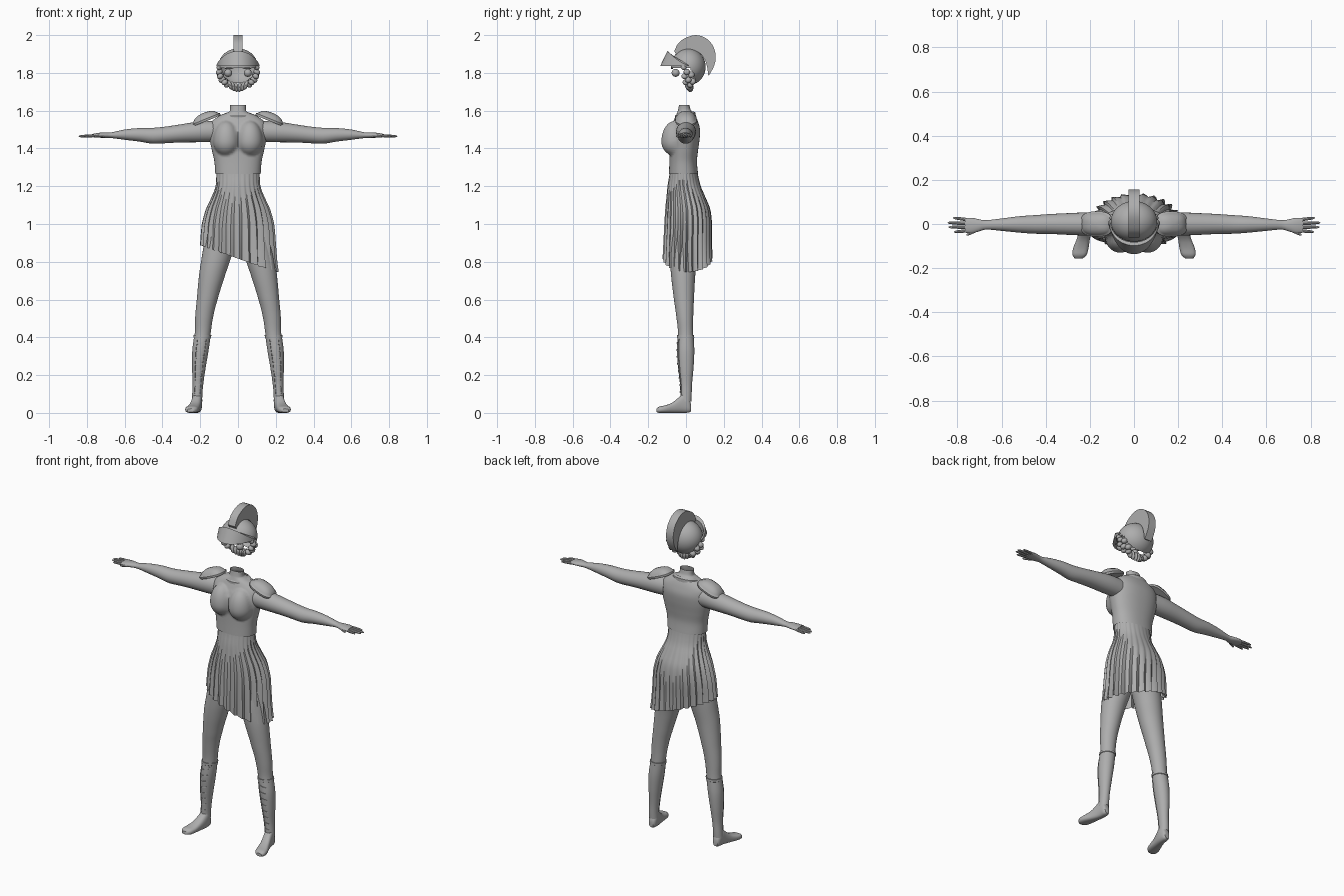
import bpy, bmesh, math
from mathutils import Vector, Matrix

if "Cube" in bpy.data.objects:
    bpy.data.objects.remove(bpy.data.objects["Cube"])

grey = bpy.data.materials.new("plain grey")
grey.diffuse_color = (0.42, 0.42, 0.42, 1)
grey.use_nodes = True
grey.node_tree.nodes["Principled BSDF"].inputs["Base Color"].default_value = grey.diffuse_color


def finish(name, bm, angle=40, recalc=True):
    if recalc:
        bmesh.ops.recalc_face_normals(bm, faces=bm.faces)
    me = bpy.data.meshes.new(name)
    bm.to_mesh(me)
    bm.free()
    me.materials.append(grey)
    ob = bpy.data.objects.new(name, me)
    bpy.context.collection.objects.link(ob)
    bpy.ops.object.select_all(action='DESELECT')
    bpy.context.view_layer.objects.active = ob
    ob.select_set(True)
    bpy.ops.object.shade_smooth_by_angle(angle=math.radians(angle))
    return ob


def spline(rows, i, t):
    """Catmull-Rom point in segment i of a table of rows."""
    p = [rows[min(max(k, 0), len(rows) - 1)] for k in (i - 1, i, i + 1, i + 2)]
    return [0.5 * (2 * b + (c - a) * t + (2 * a - 5 * b + 4 * c - d) * t * t
                   + (3 * b - a - 3 * c + d) * t ** 3) for a, b, c, d in zip(*p)]


def dense(rows, n):
    out = [spline(rows, i, k / n) for i in range(len(rows) - 1) for k in range(n)]
    return out + [list(rows[-1])]


def at(rows, z):
    """Look a row up by its falling first column."""
    for i in range(len(rows) - 1):
        if z >= rows[i + 1][0]:
            t = (rows[i][0] - z) / (rows[i][0] - rows[i + 1][0])
            return spline(rows, i, min(max(t, 0), 1))
    return rows[-1]


def loft(bm, rings, start=False, end=False):
    vs = [[bm.verts.new(p) for p in r] for r in rings]
    n = len(vs[0])
    for a, b in zip(vs, vs[1:]):
        for k in range(n):
            bm.faces.new((a[k], a[(k + 1) % n], b[(k + 1) % n], b[k]))
    if start:
        bm.faces.new(vs[0])
    if end:
        bm.faces.new(vs[-1])


def angles(n):
    return [2 * math.pi * k / n for k in range(n)]


def ball(bm, c, r, seg=14, rot=None):
    m = Matrix.Translation(c) @ (rot or Matrix()) @ Matrix.Diagonal((*r, 1))
    return bmesh.ops.create_uvsphere(bm, u_segments=seg, v_segments=seg // 2 + 1,
                                     radius=1, matrix=m)["verts"]


# Cuirass and neck: height, half width, front, back
TORSO = [(1.63, .042, -.037, .018), (1.605, .042, -.042, .025), (1.592, .052, -.046, .035),
         (1.572, .10, -.054, .05), (1.54, .14, -.068, .064), (1.50, .15, -.085, .074),
         (1.45, .15, -.092, .072), (1.39, .138, -.088, .064), (1.33, .125, -.088, .058),
         (1.265, .12, -.09, .064)]
bm = bmesh.new()
rings = []
for z, w, f, b in dense(TORSO, 6):
    ring = []
    for a in angles(96):
        c, s = math.cos(a), math.sin(a)
        x = w * math.copysign(abs(c) ** .88, c)
        y = (f + b) / 2 + (b - f) / 2 * math.copysign(abs(s) ** .88, s)
        if s < 0:  # bust shape swells out of the front
            q = 1 - ((abs(x) - .062) / .07) ** 2 - ((z - 1.437) / (.078 if z < 1.437 else .11)) ** 2
            if q > 0:
                y = min(y, -.055 - .075 * math.sqrt(q))
        ring.append((x, y, z))
    rings.append(ring)
loft(bm, rings)
finish("cuirass", bm, 50)

# Collar edge
bm = bmesh.new()
loft(bm, [[(w * math.cos(a), -.004 + d * math.sin(a), z + .008 * math.sin(a)) for a in angles(32)]
          for z, w, d in ((1.562, .09, .056), (1.58, .082, .055), (1.588, .06, .045))])
finish("collar", bm)

# Pleated skirt with a slanted hem
SKIRT = [(1.272, .115, -.087, .062), (1.2, .119, -.098, .078), (1.15, .138, -.103, .10),
         (1.08, .17, -.11, .128), (1.0, .192, -.115, .138), (.9, .201, -.12, .138),
         (.8, .209, -.125, .142), (.72, .219, -.129, .148)]
bm = bmesh.new()
rings = []
pleats, per = 26, 6
for j in range(25):
    t = j / 24
    ring = []
    for k, a in enumerate(angles(pleats * per)):
        c, s = math.cos(a), math.sin(a)
        z = 1.272 + t * (.817 - .335 * .21 * c - 1.272)
        _, w, f, b = at(SKIRT, z)
        saw = (.0, .3, .6, .85, 1, .5)[k % per]
        calm = 1 - .7 * max(0, s) ** 4 * (1 - t)
        g = 1 - (.02 + .10 * t) * (1 - saw) * calm
        ring.append((w * c * g, (f + b) / 2 + (b - f) / 2 * s * g, z))
    rings.append(ring)
loft(bm, rings)
finish("skirt", bm, 35)

# Legs and boots: height, centre x, half width, front, back
LEG = [(.93, .088, .086, -.085, .075), (.85, .108, .08, -.085, .065), (.74, .135, .07, -.08, .05),
       (.6, .163, .055, -.064, .042), (.5, .18, .047, -.05, .038), (.42, .187, .042, -.042, .038),
       (.33, .199, .041, -.046, .042), (.24, .207, .034, -.04, .038), (.15, .212, .026, -.03, .03),
       (.09, .216, .025, -.028, .028), (.05, .217, .026, -.028, .026)]
FOOT = [(.027, .216, .014, .008, .045), (.015, .216, .023, .002, .075), (-.01, .217, .027, 0, .105),
        (-.035, .221, .028, 0, .085), (-.07, .23, .03, 0, .056), (-.11, .241, .035, 0, .04),
        (-.14, .247, .032, 0, .034), (-.156, .25, .018, .004, .022)]


def leg_ring(z, s, grow=0, n=32):
    _, cx, w, f, b = at(LEG, z)
    return [(s * (cx + (w + grow) * math.cos(a)),
             (f + b) / 2 + ((b - f) / 2 + grow) * math.sin(a), z) for a in angles(n)]


for s, side in ((-1, "right"), (1, "left")):
    bm = bmesh.new()
    loft(bm, [leg_ring(.93 - .53 * k / 24, s) for k in range(25)], start=True)
    finish(side + "_leg", bm)

    # Boot shaft with rolled top, then the foot
    bm = bmesh.new()
    loft(bm, [leg_ring(.413, s, 0), leg_ring(.413, s, .005), leg_ring(.4, s, .005)]
         + [leg_ring(.398 - .338 * k / 18, s, .002) for k in range(19)])
    rings = []
    for y, cx, w, lo, hi in dense(FOOT, 3):
        lo = max(lo, 0)
        ring = []
        for a in angles(24):
            c, q = math.cos(a), math.sin(a)
            ring.append((s * (cx + w * math.copysign(abs(c) ** .7, c)), y,
                         (lo + hi) / 2 + (hi - lo) / 2 * math.copysign(abs(q) ** .8, q)))
        rings.append(ring)
    loft(bm, rings, True, True)
    finish(side + "_boot", bm)

    # Lacing: front panel edges and cross straps, laid on the shaft
    bm = bmesh.new()

    def strap(a0, a1, z0, z1, n):
        rows = []
        for i in range(n + 1):
            u = i / n
            a, z = math.radians(a0 + (a1 - a0) * u), z0 + (z1 - z0) * u
            _, cx, w, f, b = at(LEG, z)
            steep = abs(z1 - z0) > .1
            quad = []
            for e, g in ((-1, .001), (-1, .005), (1, .005), (1, .001)):
                aa, zz = (a + e * .06, z) if steep else (a, z + e * .003)
                quad.append((s * (cx + (w + g) * math.cos(aa)),
                             (f + b) / 2 + ((b - f) / 2 + g) * math.sin(aa), zz))
            rows.append(quad)
        loft(bm, rows, True, True)

    for a in (235, 305):
        strap(a, a, .39, .09, 16)
    for k in range(8):
        strap(235, 305, .375 - .037 * k, .365 - .037 * k, 6)
    finish(side + "_boot_lacing", bm)

    # Arm: x, centre y, centre z, half depth, half height
    ARM = [(.12, 0, 1.49, .05, .055), (.2, 0, 1.488, .053, .055), (.3, 0, 1.48, .049, .048),
           (.38, 0, 1.472, .045, .044), (.45, -.002, 1.467, .042, .042), (.52, -.002, 1.472, .037, .036),
           (.6, -.003, 1.473, .028, .027), (.67, -.004, 1.47, .021, .015), (.70, -.006, 1.47, .027, .015),
           (.735, -.007, 1.47, .035, .013), (.765, -.006, 1.468, .033, .010)]
    bm = bmesh.new()
    loft(bm, [[(s * x, cy + ry * math.cos(a), cz + rz * math.sin(a)) for a in angles(24)]
              for x, cy, cz, ry, rz in dense(ARM, 3)], True, True)
    # Fingers and thumb
    for root, tip, r in (((.75, .019), (.82, .028), .0075), ((.755, .002), (.844, .006), .008),
                         ((.755, -.014), (.84, -.014), .008), ((.75, -.03), (.815, -.036), .0075),
                         ((.695, -.018), (.76, -.05), .009)):
        rows = []
        for u, g in ((0, 1), (.4, 1), (.75, .85), (.93, .6), (1, .2)):
            x, y = (root[i] + (tip[i] - root[i]) * u for i in (0, 1))
            rows.append([(s * x, y + r * g * math.cos(a), 1.468 - .004 * u + r * g * math.sin(a))
                         for a in angles(8)])
        loft(bm, rows, True, True)
    finish(side + "_arm", bm)

    # Shoulder guard: rounded dome with a flat rim
    bm = bmesh.new()
    tilt = Matrix.Translation((s * .168, 0, 1.553)) @ Matrix.Rotation(math.radians(s * 22), 4, 'Y')
    rows = []
    for g, h in ((.97, -.008), (1, -.004), (1, .004), (.9, .008), (.86, .013), (.7, .025), (.45, .034), (.15, .038)):
        rows.append([tilt @ Vector((.08 * g * math.copysign(abs(math.cos(a)) ** .75, math.cos(a)),
                                    .057 * g * math.copysign(abs(math.sin(a)) ** .75, math.sin(a)), h))
                     for a in angles(32)])
    loft(bm, rows, True, True)
    finish(side + "_shoulder_guard", bm)

    # Eye and brow
    bm = bmesh.new()
    ball(bm, (s * .052, -.055, 1.80), (.021, .021, .021), 20)
    finish(side + "_eye", bm)
    bm = bmesh.new()
    ball(bm, (s * .048, -.074, 1.824), (.024, .005, .004), 12)
    finish(side + "_brow", bm)

    # Curls running down from the temple to the nape
    bm = bmesh.new()
    for x, y, z, r in ((.098, -.012, 1.83, .017), (.1, .004, 1.805, .019), (.094, -.008, 1.782, .018),
                       (.084, .012, 1.764, .02), (.07, -.002, 1.75, .018), (.058, .022, 1.738, .019),
                       (.092, .028, 1.79, .02), (.07, .035, 1.755, .02)):
        ball(bm, (s * x, y, z), (r, r * .9, r * .8), 14, Matrix.Rotation(s * .6, 4, 'Y'))
    for x, y, z in ((.042, .012, 1.735), (.026, .018, 1.728), (.009, .022, 1.724)):
        ball(bm, (s * x, y, z), (.011, .018, .026), 14, Matrix.Rotation(s * x * 8, 4, 'Y'))
    finish(side + "_curls", bm)

# Helmet bowl: ellipsoid with the face opening removed
bm = bmesh.new()
ball(bm, (0, 0, 0), (1, 1, 1), 48)
bmesh.ops.delete(bm, geom=[f for f in bm.faces if f.calc_center_median().z < -.02
                           and f.calc_center_median().y < .12 - .35 * f.calc_center_median().z
                           or f.calc_center_median().z < -.9], context='FACES')
bmesh.ops.transform(bm, verts=bm.verts, matrix=Matrix.Translation((0, .012, 1.832))
                    @ Matrix.Diagonal((.105, .092, .097, 1)))
finish("helmet_bowl", bm, recalc=False)

# Visor: raised brow plate from temple to temple
bm = bmesh.new()
rows = []
for k in range(25):
    a = math.pi * k / 24
    c, q = math.cos(a), math.sin(a)
    rows.append([(.113 * c, .01 - .147 * q ** 1.2, 1.836), (.113 * c, .01 - .108 * q, 1.842 + .074 * q ** 1.5),
                 (.107 * c, .012 - .094 * q, 1.842 + .058 * q), (.107 * c, .012 - .10 * q, 1.836)])
loft(bm, rows, True, True)
finish("helmet_visor", bm, 35)

# Crest: crescent plate over the bowl
outer = [(-.062, 1.915), (-.04, 1.958), (0, 1.986), (.05, 2.0), (.1, 1.987), (.14, 1.948),
         (.157, 1.895), (.15, 1.84), (.122, 1.787)]
inner = [(-.05, 1.895), (-.03, 1.91), (0, 1.92), (.035, 1.922), (.068, 1.908), (.09, 1.885),
         (.104, 1.86), (.113, 1.825), (.118, 1.787)]
bm = bmesh.new()
loft(bm, [[(-.024, *o), (.024, *o), (.024, *i), (-.024, *i)]
          for o, i in zip(dense(outer, 3), dense(inner, 3))], True, True)
finish("helmet_crest", bm, 35)
